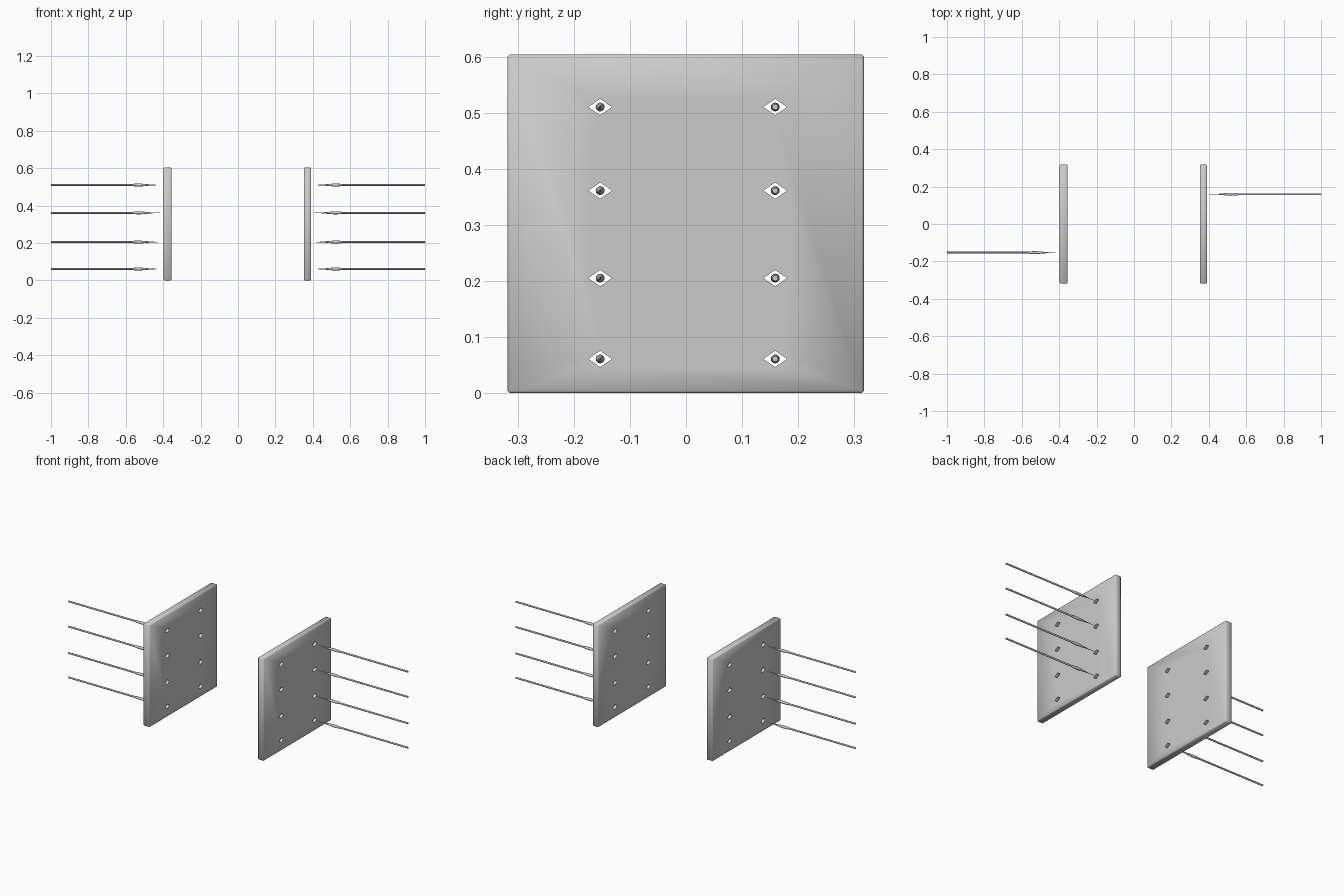
import bpy, bmesh, math

if "Cube" in bpy.data.objects:
    bpy.data.objects.remove(bpy.data.objects["Cube"])

grey = bpy.data.materials.new("steel grey")
grey.diffuse_color = (0.6, 0.6, 0.6, 1)
grey.use_nodes = True
grey.node_tree.nodes["Principled BSDF"].inputs["Base Color"].default_value = grey.diffuse_color

HOLE_Y = (-0.153, 0.159)
HOLE_Z = (0.061, 0.205, 0.361, 0.51)


def make_object(name, bm):
    bmesh.ops.recalc_face_normals(bm, faces=bm.faces[:])
    mesh = bpy.data.meshes.new(name)
    bm.to_mesh(mesh)
    bm.free()
    obj = bpy.data.objects.new(name, mesh)
    bpy.context.collection.objects.link(obj)
    mesh.materials.append(grey)
    return obj


def select(obj):
    bpy.ops.object.select_all(action='DESELECT')
    obj.select_set(True)
    bpy.context.view_layer.objects.active = obj


def loft(bm, rings):
    """Join rings of points into a capped tube."""
    rows = [[bm.verts.new(p) for p in ring] for ring in rings]
    n = len(rows[0])
    for a, b in zip(rows, rows[1:]):
        for i in range(n):
            j = (i + 1) % n
            bm.faces.new((a[i], a[j], b[j], b[i]))
    bm.faces.new(rows[0])
    bm.faces.new(rows[-1])


def box(bm, x0, x1, y0, y1, z0, z1):
    loft(bm, [[(x, y0, z0), (x, y1, z0), (x, y1, z1), (x, y0, z1)] for x in (x0, x1)])


# Diamond-shaped hole cutter, reaching through both plates
bm = bmesh.new()
for y in HOLE_Y:
    for z in HOLE_Z:
        loft(bm, [[(x, y - 0.021, z), (x, y, z - 0.0145), (x, y + 0.021, z), (x, y, z + 0.0145)]
                  for x in (-0.6, 0.6)])
cutter = make_object("hole_cutter", bm)
cutter.hide_render = True


# Upright plates with softened edges and pierced holes
def plate(name, x0, x1):
    bm = bmesh.new()
    box(bm, x0, x1, -0.318, 0.317, 0, 0.604)
    obj = make_object(name, bm)
    bevel = obj.modifiers.new("soft_edges", 'BEVEL')
    bevel.width = 0.004
    bevel.segments = 1
    cut = obj.modifiers.new("holes", 'BOOLEAN')
    cut.operation = 'DIFFERENCE'
    cut.solver = 'EXACT'
    cut.object = cutter
    select(obj)
    bpy.ops.object.convert(target='MESH')
    bpy.ops.object.shade_smooth_by_angle(angle=math.radians(50))


plate("left_plate", -0.397, -0.355)
plate("right_plate", 0.352, 0.39)
bpy.data.objects.remove(cutter)

# Darts: needle tip, swollen head and long shaft (distance from tip, radius)
HEAD = [(0, 0.0006), (0.04, 0.0018), (0.08, 0.0055), (0.11, 0.008),
        (0.14, 0.007), (0.15, 0.005)]


def dart(name, side, tip, y, z):
    profile = [(tip + d, r) for d, r in HEAD] + [(1.0, 0.005)]
    bm = bmesh.new()
    loft(bm, [[(side * x, y + r * math.cos(i * math.tau / 12), z + r * math.sin(i * math.tau / 12))
               for i in range(12)] for x, r in profile])
    select(make_object(name, bm))
    bpy.ops.object.shade_smooth_by_angle(angle=math.radians(40))


for n, z in enumerate(HOLE_Z, 1):
    dart(f"left_dart_{n}", -1, 0.415, HOLE_Y[0], z)
    dart(f"right_dart_{n}", 1, 0.405, HOLE_Y[1], z)
